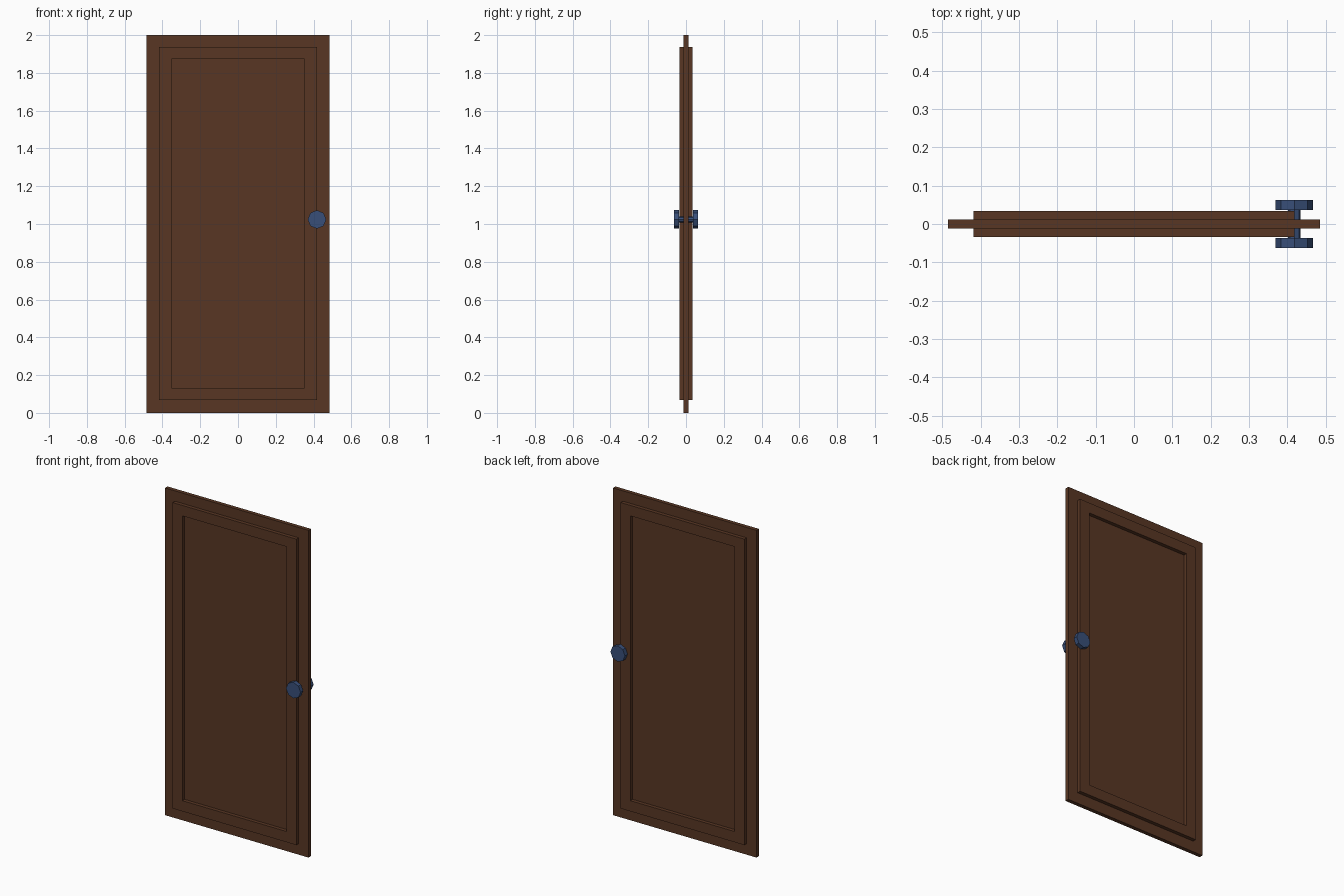
import bpy, bmesh, math
from mathutils import Matrix

if "Cube" in bpy.data.objects:
    bpy.data.objects.remove(bpy.data.objects["Cube"])


def material(name, rgb):
    m = bpy.data.materials.new(name)
    m.diffuse_color = (*rgb, 1)
    m.use_nodes = True
    m.node_tree.nodes["Principled BSDF"].inputs["Base Color"].default_value = m.diffuse_color
    return m


WOOD = material("brown wood", (0.098, 0.037, 0.017))
METAL = material("blue metal", (0.04, 0.078, 0.19))


def finish(name, bm, mat):
    bmesh.ops.recalc_face_normals(bm, faces=bm.faces)
    me = bpy.data.meshes.new(name)
    bm.to_mesh(me)
    bm.free()
    me.materials.append(mat)
    ob = bpy.data.objects.new(name, me)
    bpy.context.collection.objects.link(ob)
    return ob


# Door slab
bm = bmesh.new()
bmesh.ops.create_cube(bm, size=1, matrix=Matrix.Translation((0, 0, 1)) @ Matrix.Diagonal((0.97, 0.024, 2, 1)))
finish("door_slab", bm, WOOD)


# Raised rectangular moulding on each face
def rect(bm, x, z0, z1, y):
    return [bm.verts.new(p) for p in ((-x, y, z0), (x, y, z0), (x, y, z1), (-x, y, z1))]


def moulding(name, side):
    y0, y1 = side * 0.012, side * 0.034
    bm = bmesh.new()
    loops = [rect(bm, 0.418, 0.067, 1.937, y0), rect(bm, 0.418, 0.067, 1.937, y1),
             rect(bm, 0.352, 0.132, 1.873, y1), rect(bm, 0.352, 0.132, 1.873, y0)]
    for k in range(4):
        a, b = loops[k], loops[(k + 1) % 4]
        for i in range(4):
            j = (i + 1) % 4
            bm.faces.new((a[i], a[j], b[j], b[i]))
    finish(name, bm, WOOD)


# Octagonal knob on a thin neck
def knob(name, side):
    bm = bmesh.new()
    for radius, y0, y1 in ((0.0165, 0.0, 0.037), (0.049, 0.037, 0.063)):
        m = Matrix.Translation((0.418, side * (y0 + y1) / 2, 1.024)) @ Matrix.Rotation(math.pi / 2, 4, 'X')
        r = bmesh.ops.create_cone(bm, cap_ends=True, segments=8, radius1=radius, radius2=radius,
                                  depth=y1 - y0)
        # put corners on the horizontal and vertical axes
        v = r["verts"][0].co
        turn = Matrix.Rotation(-math.atan2(v.y, v.x), 4, 'Z')
        bmesh.ops.transform(bm, matrix=m @ turn, verts=r["verts"])
    finish(name, bm, METAL)


for label, side in (("front", -1), ("back", 1)):
    moulding(label + "_moulding", side)
    knob(label + "_knob", side)
